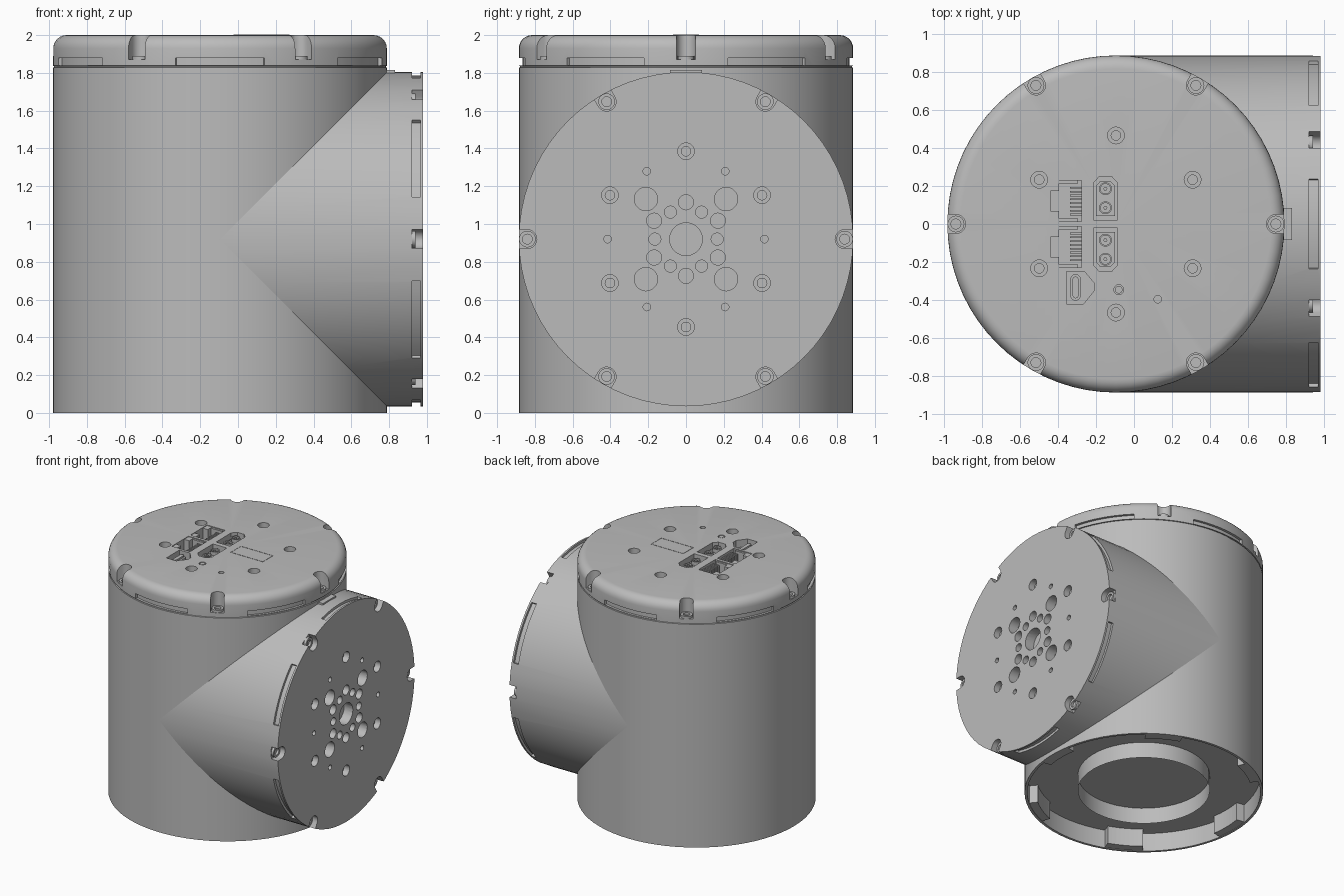
import bpy, bmesh, math
from math import cos, sin, pi, radians
from mathutils import Matrix

if "Cube" in bpy.data.objects:
    bpy.data.objects.remove(bpy.data.objects["Cube"])

R, CX, CZ, SEG = 0.885, -0.095, 0.92, 72
TOP = Matrix.Translation((CX, 0, 2))
# Local x, y, z of the arm end point along world y, z, x
END = Matrix(((0, 0, 1, 0.98), (1, 0, 0, 0), (0, 1, 0, CZ), (0, 0, 0, 1)))
BASE = Matrix.Translation((CX, 0, 0))

grey = bpy.data.materials.new("machined grey")
grey.use_nodes = True
grey.diffuse_color = (0.5, 0.5, 0.5, 1)
shader = next(n for n in grey.node_tree.nodes if n.type == 'BSDF_PRINCIPLED')
shader.inputs["Base Color"].default_value = (0.5, 0.5, 0.5, 1)
shader.inputs["Roughness"].default_value = 0.6


def finish(bm, name, recalc=True):
    if recalc:
        bmesh.ops.recalc_face_normals(bm, faces=bm.faces)
    mesh = bpy.data.meshes.new(name)
    bm.to_mesh(mesh)
    bm.free()
    mesh.materials.append(grey)
    ob = bpy.data.objects.new(name, mesh)
    bpy.context.collection.objects.link(ob)
    return ob


def select(ob):
    bpy.ops.object.select_all(action='DESELECT')
    ob.select_set(True)
    bpy.context.view_layer.objects.active = ob


def smooth(ob):
    select(ob)
    bpy.ops.object.shade_smooth_by_angle(angle=radians(30))


def cut(ob, cutter):
    cutter.hide_render = True
    mod = ob.modifiers.new("cut", 'BOOLEAN')
    mod.operation, mod.solver, mod.object = 'DIFFERENCE', 'EXACT', cutter
    select(ob)
    bpy.ops.object.modifier_apply(modifier=mod.name)
    bpy.data.objects.remove(cutter)


def skin(bm, rings):
    for a, b in zip(rings, rings[1:]):
        n = max(len(a), len(b))
        for i in range(n):
            j = (i + 1) % n
            quad = [a[i % len(a)], a[j % len(a)], b[j % len(b)], b[i % len(b)]]
            bm.faces.new(list(dict.fromkeys(quad)))


def lathe(bm, profile, M, x=0, y=0, seg=20):
    """Spin (radius, height) points round the local z axis at x, y."""
    rings = []
    for r, z in profile:
        angles = [2 * pi * i / seg for i in range(seg)] if r else [0]
        rings.append([bm.verts.new(M @ Matrix.Translation((x + r * cos(a), y + r * sin(a), z)).to_translation())
                      for a in angles])
    skin(bm, rings)
    return rings


def prism(bm, pts, z0, z1, M, turn=0):
    T = M @ Matrix.Rotation(turn, 4, 'Z')
    rings = [[bm.verts.new((T @ Matrix.Translation((x, y, z))).to_translation()) for x, y in pts]
             for z in (z0, z1)]
    skin(bm, rings)
    bm.faces.new(rings[0])
    bm.faces.new(rings[1])


def rect(x, y, w, h):
    return [(x - w / 2, y - h / 2), (x + w / 2, y - h / 2), (x + w / 2, y + h / 2), (x - w / 2, y + h / 2)]


def sector(r0, r1, half, n=8):
    arc = [radians(-half + 2 * half * i / n) for i in range(n + 1)]
    return [(r0 * cos(a), r0 * sin(a)) for a in arc] + [(r1 * cos(a), r1 * sin(a)) for a in reversed(arc)]


def polar(radius, start):
    return [(radius * cos(radians(start + 60 * k)), radius * sin(radians(start + 60 * k))) for k in range(6)]


def hole(bm, M, x, y, r, depth=0.08):
    lathe(bm, [(0, 0.02), (r, 0.02), (r, -depth), (0, -depth)], M, x, y)


def rim_cuts(bm, M, notch, slot_low, slot_high):
    """Six open screw notches, six rim slots and six stepped holes."""
    u = [(0.95, -0.05)] + [(0.84 - 0.05 * sin(a), -0.05 * cos(a)) for a in
                           [pi * i / 10 for i in range(11)]] + [(0.95, 0.05)]
    for k in range(6):
        prism(bm, u, -notch, 0.03, M, radians(60 * k))
        prism(bm, sector(0.865, 0.92, 15.4), slot_low, slot_high, M, radians(30 + 60 * k))
    for x, y in polar(0.465, 30):
        lathe(bm, [(0, 0.02), (0.044, 0.02), (0.044, -0.05), (0.025, -0.05), (0.025, -0.1), (0, -0.1)], M, x, y)


def screws(name, M, notch):
    bm = bmesh.new()
    for x, y in polar(0.84, 0):
        lathe(bm, [(0, -notch - 0.01), (0.044, -notch - 0.01), (0.044, -notch + 0.02),
                   (0.026, -notch + 0.02), (0.026, -notch + 0.002), (0, -notch + 0.002)], M, x, y)
    smooth(finish(bm, name))


# Upright housing with recessed base, cap seam and rounded top edge
bm = bmesh.new()
edge = [(0.815 + 0.07 * cos(a), 1.93 + 0.07 * sin(a)) for a in [pi / 2 * i / 6 for i in range(7)]]
lathe(bm, [(0, 0.15), (0.865, 0.15), (0.865, 0), (R, 0), (R, 1.828), (0.878, 1.83), (0.878, 1.836), (R, 1.838)]
      + edge + [(0, 2)], BASE, seg=SEG)
housing = finish(bm, "upright_housing")

# Port pockets and screw holes in the top
jacks = [(-0.357, s * 0.12) for s in (1, -1)]
plugs = [(-0.15, s * 0.135) for s in (1, -1)]
WORLD_TOP = Matrix.Translation((0, 0, 2))


def plug_outline(x, y, k):
    side = 1 if y > 0 else -1
    pts = [(-1, -1), (1, -1), (1, 0.7), (0.5, 1), (-0.5, 1), (-1, 0.7)]
    return [(x + 0.063 * k * px, y + side * 0.115 * k * py) for px, py in pts]


bm = bmesh.new()
rim_cuts(bm, TOP, 0.13, -0.16, -0.12)
for x, y in jacks:
    prism(bm, rect(x, y, 0.165, 0.215), -0.13, 0.02, WORLD_TOP)
for x, y in plugs:
    prism(bm, plug_outline(x, y, 1), -0.12, 0.02, WORLD_TOP)
prism(bm, [(-0.355, -0.25), (-0.26, -0.25), (-0.21, -0.31), (-0.21, -0.35), (-0.265, -0.42), (-0.355, -0.42)],
      -0.06, 0.02, WORLD_TOP)
hole(bm, WORLD_TOP, -0.08, -0.345, 0.026, 0.03)
hole(bm, WORLD_TOP, 0.125, -0.395, 0.02, 0.03)
cut(housing, finish(bm, "top_cutter"))
smooth(housing)
screws("top_screws", TOP, 0.13)

# Network jack shoulders and contact pins
bm = bmesh.new()
for x, y in jacks:
    for s in (1, -1):
        prism(bm, rect(x - 0.06, y + s * 0.08, 0.045, 0.056), -0.13, -0.005, WORLD_TOP)
        prism(bm, rect(x - 0.01, y + s * 0.1, 0.146, 0.016), -0.13, -0.008, WORLD_TOP)
    for i in range(8):
        prism(bm, rect(x + 0.052, y - 0.07 + 0.02 * i, 0.06, 0.009), -0.13, -0.02, WORLD_TOP)
finish(bm, "network_jacks")

# Power plug cores with two round contacts
bm = bmesh.new()
for x, y in plugs:
    prism(bm, plug_outline(x, y, 0.8), -0.12, -0.04, WORLD_TOP)
    for s in (1, -1):
        lathe(bm, [(0, -0.05), (0.034, -0.05), (0.034, -0.01), (0.026, -0.01), (0.026, -0.03), (0.01, -0.03),
                   (0.01, -0.012), (0, -0.012)], WORLD_TOP, x, y + s * 0.05, 14)
finish(bm, "power_plugs")

# Small oval data port and push button
bm = bmesh.new()
for k, z in ((1, -0.03), (0.55, -0.015)):
    oval = [(-0.307 + 0.028 * k * cos(a), -0.333 + 0.028 * k * sin(a) + (0.042 if sin(a) > 0 else -0.042))
            for a in [2 * pi * (i + 0.5) / 16 for i in range(16)]]
    prism(bm, oval, -0.065, z, WORLD_TOP)
finish(bm, "data_port")
bm = bmesh.new()
lathe(bm, [(0, -0.04), (0.02, -0.04), (0.02, -0.002), (0, -0.002)], WORLD_TOP, -0.08, -0.345)
finish(bm, "push_button")

# Thin label frame
bm = bmesh.new()
for x in (-0.02, 0.27):
    prism(bm, rect(x, 0, 0.005, 0.13), -0.002, 0.002, WORLD_TOP)
for y in (-0.065, 0.065):
    prism(bm, rect(0.125, y, 0.29, 0.005), -0.002, 0.002, WORLD_TOP)
finish(bm, "label_frame")

# Side arm: a cylinder mitred where it meets the housing
bm = bmesh.new()
rings = lathe(bm, [(0, -0.5), (R, -0.5), (R, 0), (0, 0)], END, seg=SEG)
rings[0][0].co.x = CX
for v in rings[1]:
    v.co.x = CX - 0.008 + abs(v.co.z - CZ)
arm = finish(bm, "side_arm")

# Mounting hole pattern on the arm face
bm = bmesh.new()
rim_cuts(bm, END, 0.06, -0.06, -0.015)
hole(bm, END, 0, 0, 0.087)
for radius, start, r in ((0.195, 30, 0.04), (0.165, 0, 0.032), (0.415, 0, 0.02)):
    for x, y in polar(radius, start):
        hole(bm, END, x, y, r)
for x in (-0.212, 0.212):
    for y in (-0.212, 0.212):
        hole(bm, END, x, y, 0.062)
cut(arm, finish(bm, "arm_cutter"))

# Open the hidden mitre so nothing shows inside the base recess
bm = bmesh.new()
bm.from_mesh(arm.data)
inner = [f for f in bm.faces if f.calc_center_median().x < 0.8
         and math.hypot(f.calc_center_median().x - CX, f.calc_center_median().y) < 0.85]
bmesh.ops.delete(bm, geom=inner, context='FACES')
bm.to_mesh(arm.data)
bm.free()
smooth(arm)
screws("arm_screws", END, 0.06)

# Small tab where the arm meets the cap
bm = bmesh.new()
prism(bm, rect(0.8, 0, 0.06, 0.17), 1.78, 1.815, Matrix.Identity(4))
finish(bm, "joint_tab")

# Screw bosses inside the base rim
bm = bmesh.new()
for k in range(6):
    prism(bm, sector(0.8, 0.872, 9.5), 0.004, 0.16, BASE, radians(60 * k))
finish(bm, "base_bosses")

# Central collar under the base, facing inward
bm = bmesh.new()
lathe(bm, [(0.49, 0.02), (0.49, 0.15)], BASE, seg=48)
bm.normal_update()
for f in bm.faces:
    c = f.calc_center_median()
    if f.normal.x * (c.x - CX) + f.normal.y * c.y > 0:
        f.normal_flip()
smooth(finish(bm, "base_collar", recalc=False))
